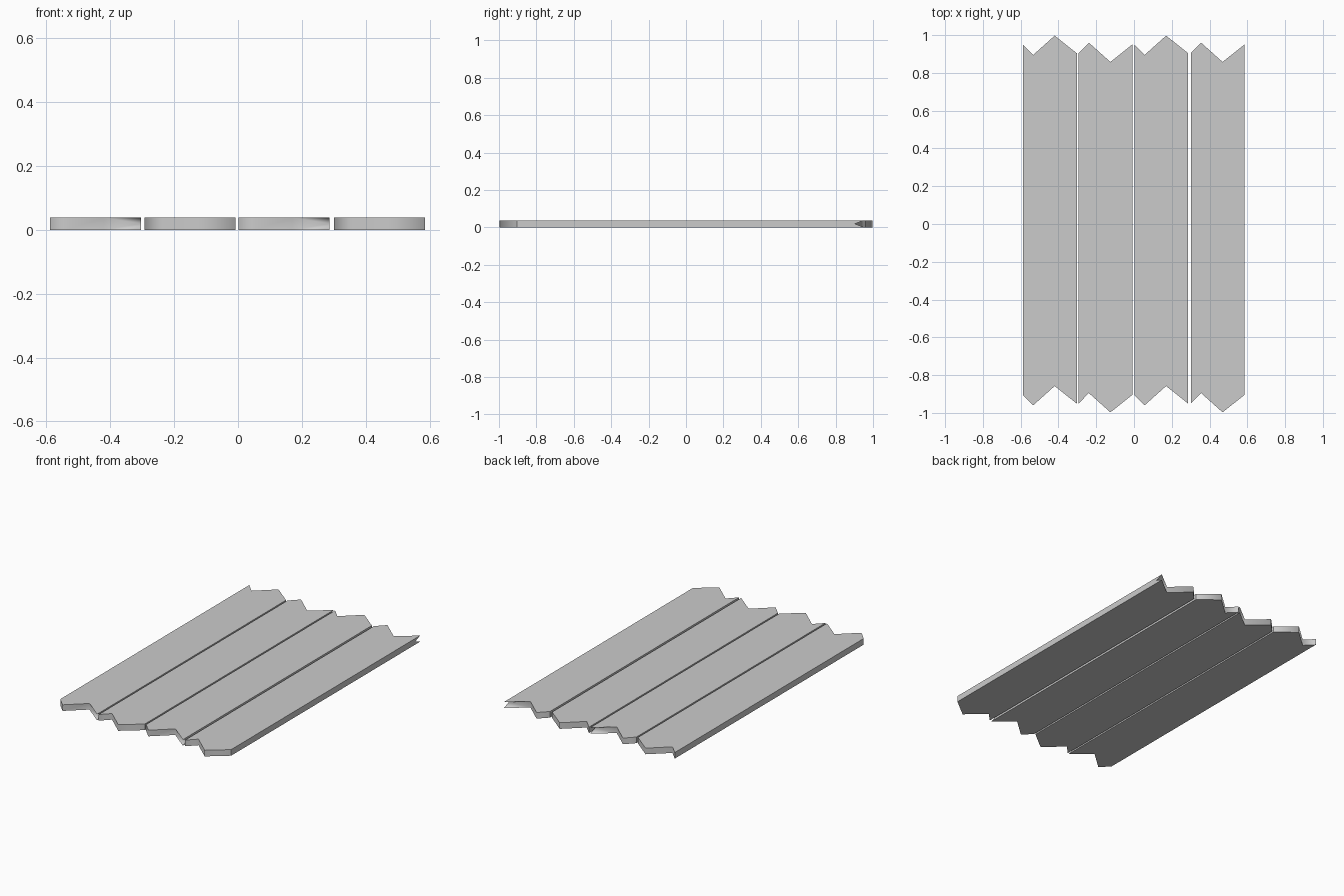
import bpy, bmesh

if "Cube" in bpy.data.objects:
    bpy.data.objects.remove(bpy.data.objects["Cube"])

THICK = 0.038
LENGTH = 1.855
# Zigzag of the sawn end: offset across the plank, y at the back end
ZIGZAG = [(0.0, 0.905), (0.054, 0.96), (0.168, 0.858), (0.285, 0.951)]
NOTCH_Y = 0.903  # depth of the split in the back right corner


def plank(name, x0, flip):
    """One plank with parallel zigzag ends and a V split in one corner."""
    s = -1 if flip else 1
    bm = bmesh.new()

    def row(dy, z):
        return [bm.verts.new((x0 + x, s * (y + dy), z)) for x, y in ZIGZAG]

    back_lo, back_hi = row(0, 0), row(0, THICK)
    front_lo, front_hi = row(-LENGTH, 0), row(-LENGTH, THICK)
    notch = bm.verts.new((x0 + ZIGZAG[-1][0], s * NOTCH_Y, THICK / 2))

    # Broad faces and long sides
    bm.faces.new(back_hi + front_hi[::-1])
    bm.faces.new(back_lo + front_lo[::-1])
    bm.faces.new((back_lo[0], back_hi[0], front_hi[0], front_lo[0]))
    bm.faces.new((back_lo[3], notch, back_hi[3], front_hi[3], front_lo[3]))

    # Zigzag ends, the last back segment split around the notch
    ends = set()
    for i in range(3):
        ends.add(bm.faces.new((front_lo[i], front_lo[i + 1],
                               front_hi[i + 1], front_hi[i])))
        if i < 2:
            ends.add(bm.faces.new((back_lo[i], back_lo[i + 1],
                                   back_hi[i + 1], back_hi[i])))
    fan = (back_hi[3], back_hi[2], back_lo[2], back_lo[3])
    for a, b in zip(fan, fan[1:]):
        ends.add(bm.faces.new((notch, a, b)))

    # Smooth only along the worn ends, crisp elsewhere
    bmesh.ops.recalc_face_normals(bm, faces=bm.faces[:])
    for f in bm.faces:
        f.smooth = f in ends
    for e in bm.edges:
        e.smooth = all(f in ends for f in e.link_faces)

    mesh = bpy.data.meshes.new(name)
    bm.to_mesh(mesh)
    bm.free()
    bpy.context.collection.objects.link(bpy.data.objects.new(name, mesh))


# Four planks, alternately mirrored end to end
for i, x in enumerate((-0.588, -0.293, 0.002, 0.301)):
    plank(f"plank_{i + 1}", x, flip=i % 2 == 0)
